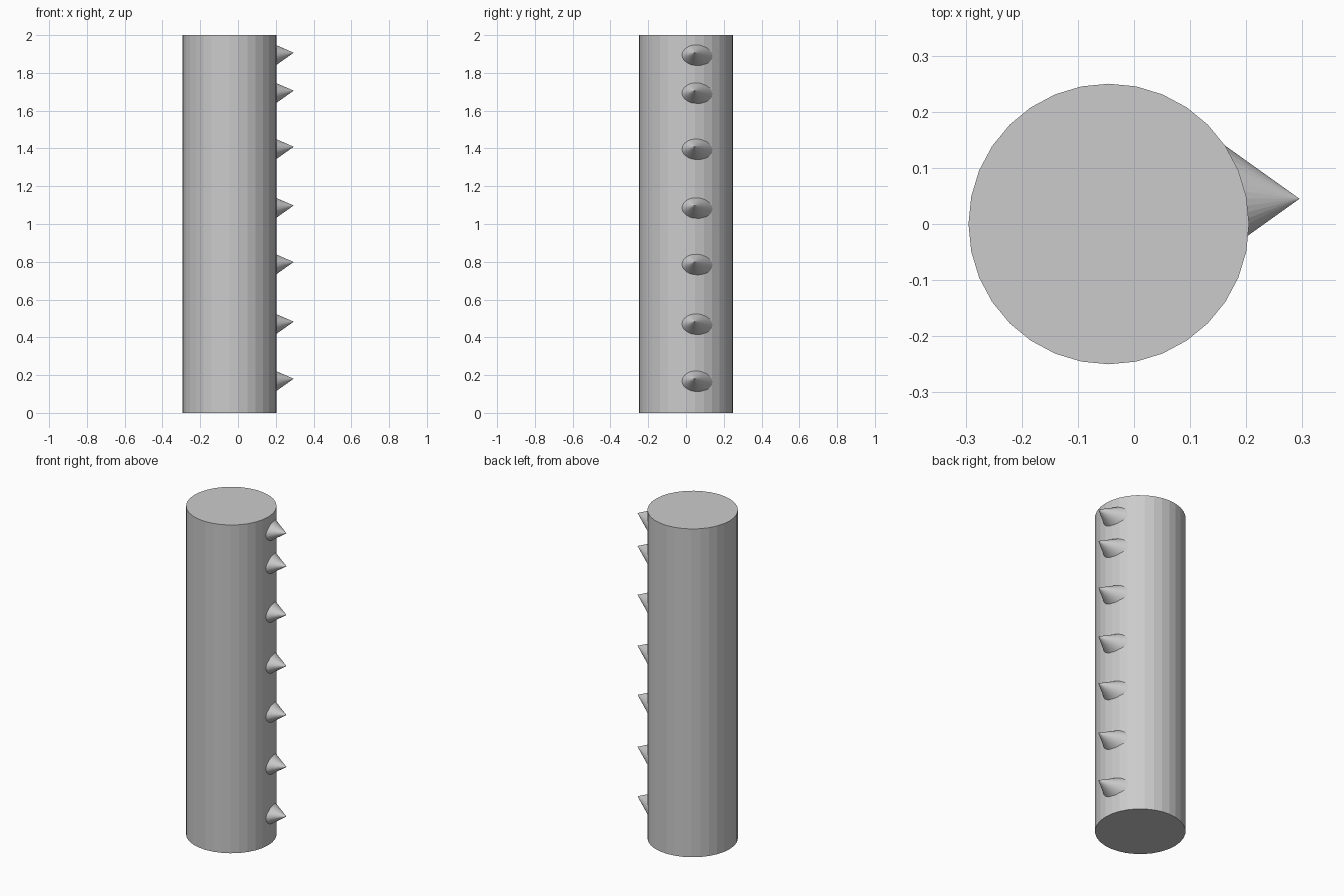
import bpy
import math
from mathutils import Matrix, Vector

cube = bpy.data.objects.get("Cube")
if cube:
    bpy.data.objects.remove(cube, do_unlink=True)

# Single grey material
grey = bpy.data.materials.new("plain_grey")
grey.use_nodes = True
colour = (0.6, 0.6, 0.6, 1.0)
grey.diffuse_color = colour
grey.node_tree.nodes["Principled BSDF"].inputs["Base Color"].default_value = colour

# Tall post
POST_X = -0.045
bpy.ops.mesh.primitive_cylinder_add(vertices=32, radius=0.25, depth=2, location=(POST_X, 0, 1))
post = bpy.context.object
post.name = "post"
post.data.materials.append(grey)

# Column of flattened spikes, rooted inside the post and tilted slightly upward
LENGTH = 0.165
TILT = math.radians(6)


def add_spike(name, tip):
    bpy.ops.mesh.primitive_cone_add(vertices=32, radius1=1, radius2=0, depth=1)
    spike = bpy.context.object
    spike.name = name
    # Tip at the origin, wide across, low in height, pointing along +x
    shape = (Matrix.Rotation(math.pi / 2 - TILT, 4, 'Y')
             @ Matrix.Diagonal((LENGTH * 0.56, LENGTH * 0.71, LENGTH, 1))
             @ Matrix.Translation((0, 0, -0.5)))
    spike.data.transform(shape)
    spike.location = Vector(tip)
    spike.data.materials.append(grey)


for i, z in enumerate((0.181, 0.483, 0.799, 1.098, 1.409, 1.706, 1.907)):
    add_spike(f"spike_{i + 1}", (0.295, 0.045, z))
